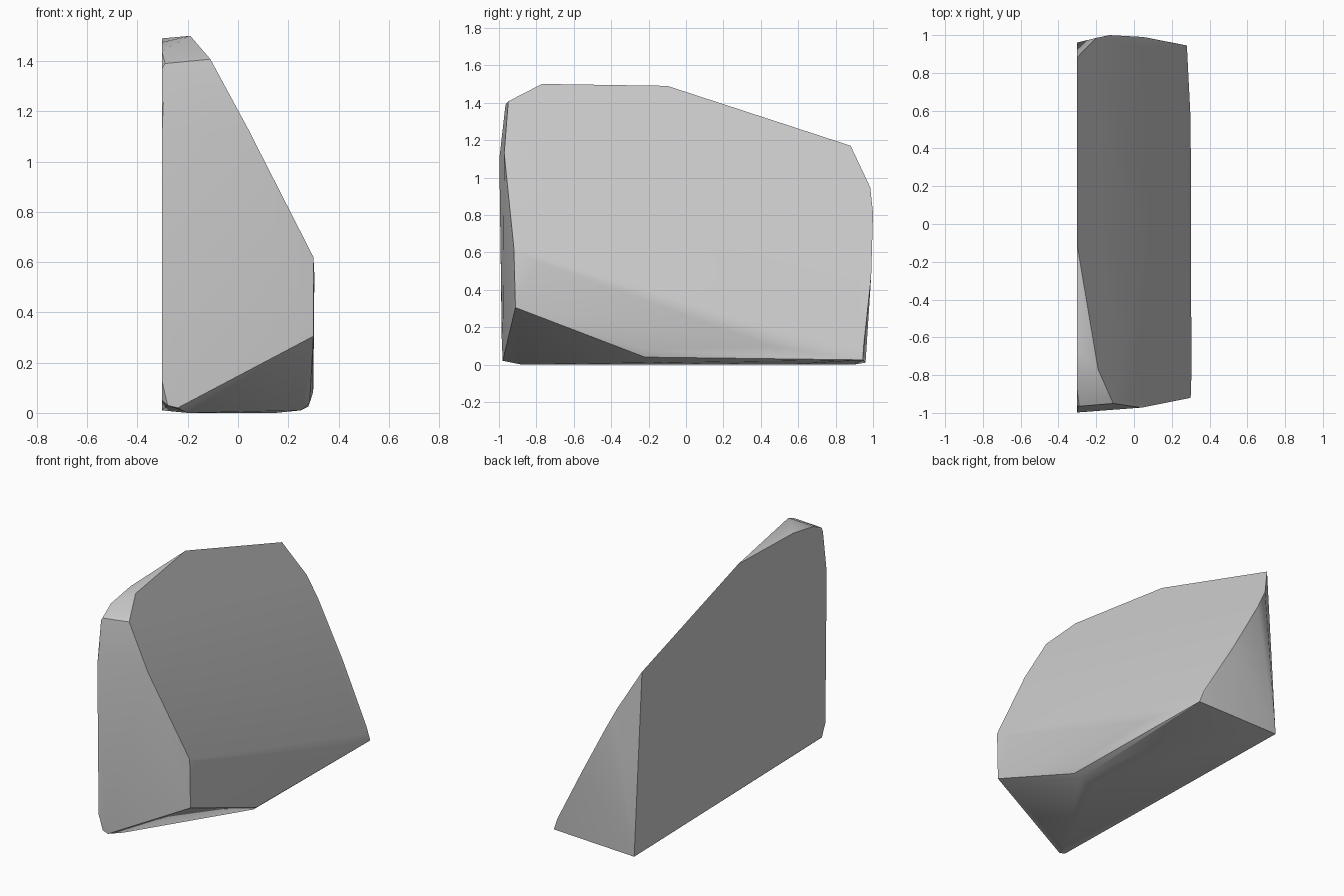
import bpy, bmesh, math

cube = bpy.data.objects.get("Cube")
if cube:
    bpy.data.objects.remove(cube)

# Stone colour
stone = bpy.data.materials.new("stone_grey")
stone.use_nodes = True
grey = (0.6, 0.6, 0.6, 1)
stone.diffuse_color = grey
stone.node_tree.nodes["Principled BSDF"].inputs["Base Color"].default_value = grey


def slope(x, y):
    """Height of the large slanted cut at x, y."""
    return 0.889 - 1.896 * x - 0.326 * y


# Flat wall on the right side
wall = [(-0.303, y, z) for y, z in (
    (0.96, 0.01), (0.88, 1.17), (-0.1, 1.49), (-0.66, 1.475), (-0.86, 1.44),
    (-0.96, 1.37), (-0.998, 1.1), (-0.985, 0.13), (-0.95, 0.05))]

# Rim of the slanted cut along the back, the left side and the front
rim = [(x, y, slope(x, y)) for x, y in (
    (-0.2, 0.985), (-0.13, 1.0), (0.05, 0.99), (0.25, 0.95), (0.27, 0.9),
    (0.3, 0.55), (0.3, -0.92), (0.04, -0.972), (-0.11, -0.95), (-0.19, -0.77))]

# Front edge, left side and underside corners
lower = [(-0.29, -0.965, 1.39), (0.304, -0.8, 0.55), (0.3, -0.912, 0.305),
         (0.304, -0.2, 0.2), (0.3, 0.45, 0.1), (0.298, -0.22, 0.08),
         (0.285, -0.22, 0.04), (0.28, 0.945, 0.025), (0.25, -0.2, 0.01),
         (0.15, -0.2, 0), (0.15, 0.56, 0), (-0.2, 0.9, 0), (-0.2, -0.88, 0),
         (-0.24, -0.98, 0.02), (-0.28, -0.975, 0.03)]

# Chiselled boulder: the hull around all the corners
bm = bmesh.new()
for point in wall + rim + lower:
    bm.verts.new(point)
bmesh.ops.convex_hull(bm, input=bm.verts[:])
loose = [v for v in bm.verts if not v.link_faces]
bmesh.ops.delete(bm, geom=loose, context="VERTS")
bmesh.ops.dissolve_limit(bm, angle_limit=math.radians(1.5),
                         verts=bm.verts[:], edges=bm.edges[:])
bmesh.ops.recalc_face_normals(bm, faces=bm.faces[:])
mesh = bpy.data.meshes.new("boulder")
bm.to_mesh(mesh)
bm.free()
mesh.materials.append(stone)
boulder = bpy.data.objects.new("boulder", mesh)
bpy.context.collection.objects.link(boulder)

# Soft facets with crisp main edges
bpy.context.view_layer.objects.active = boulder
boulder.select_set(True)
bpy.ops.object.shade_smooth_by_angle(angle=math.radians(30))
